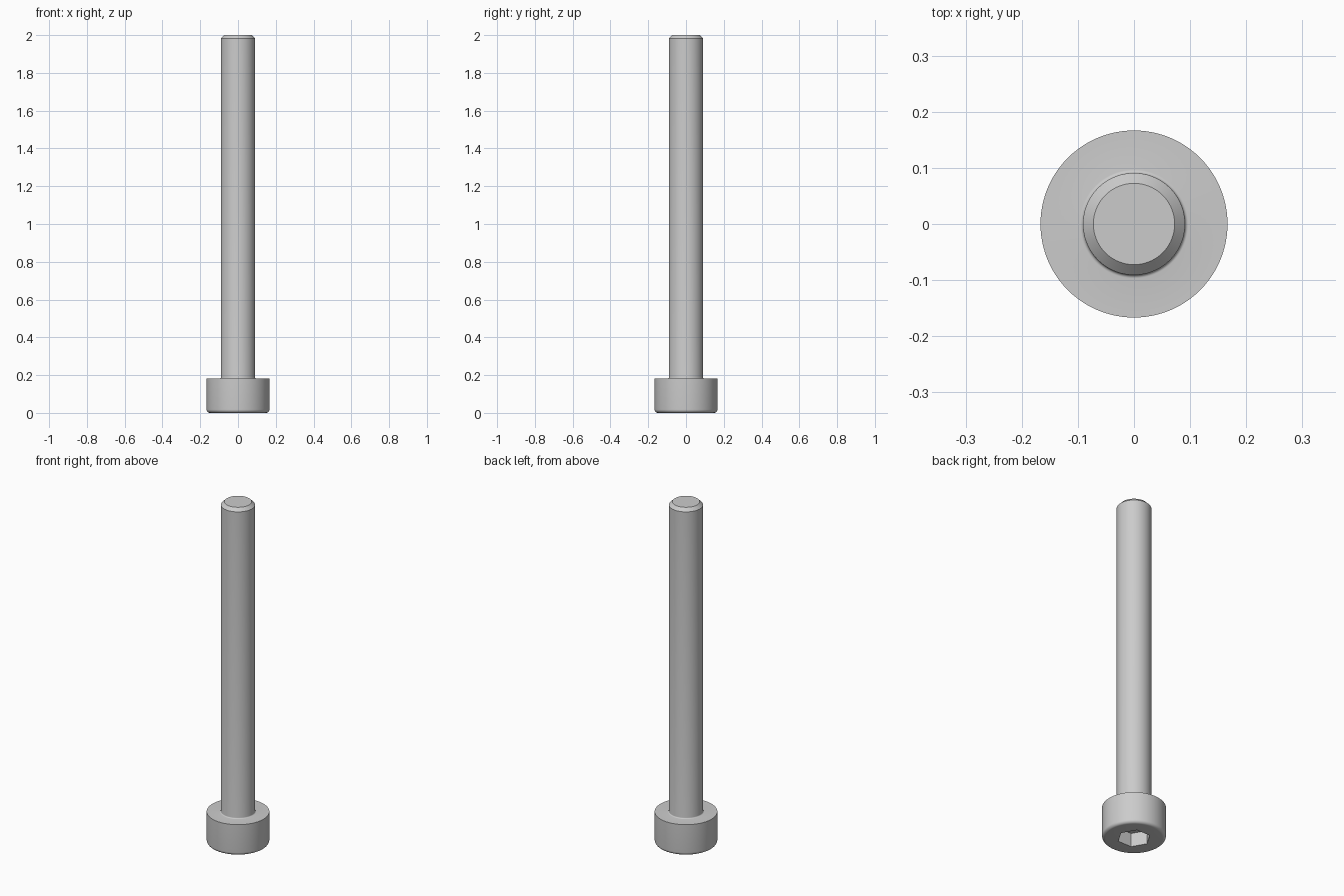
import bpy, bmesh, math

if "Cube" in bpy.data.objects:
    bpy.data.objects.remove(bpy.data.objects["Cube"])

HEAD_R, HEAD_H, SHAFT_R, TOP = 0.1667, 0.1818, 0.0909, 2.0
EDGE_R, FILLET_R, CHAMFER = 0.018, 0.006, 0.0185
SOCKET_R, SOCKET_DEPTH = 0.0875, 0.079
SEGMENTS = 96


def arc(cx, cz, r, start, end, steps):
    """Points on an arc in the radius/height plane, angles in degrees."""
    angles = [math.radians(start + (end - start) * i / steps) for i in range(steps + 1)]
    return [(cx + r * math.cos(a), cz + r * math.sin(a)) for a in angles]


def make_object(name, bm):
    bmesh.ops.recalc_face_normals(bm, faces=bm.faces)
    mesh = bpy.data.meshes.new(name)
    bm.to_mesh(mesh)
    bm.free()
    ob = bpy.data.objects.new(name, mesh)
    bpy.context.collection.objects.link(ob)
    return ob


# Screw profile: rounded head, small fillet under the head, chamfered tip
profile = [
    *arc(HEAD_R - EDGE_R, EDGE_R, EDGE_R, -90, 0, 8),
    (HEAD_R, HEAD_H),
    *arc(SHAFT_R + FILLET_R, HEAD_H + FILLET_R, FILLET_R, 270, 180, 5),
    (SHAFT_R, TOP - CHAMFER),
    (SHAFT_R - CHAMFER, TOP),
]
bm = bmesh.new()
rings = []
for r, z in profile:
    rings.append([bm.verts.new((r * math.cos(2 * math.pi * i / SEGMENTS),
                                r * math.sin(2 * math.pi * i / SEGMENTS), z))
                  for i in range(SEGMENTS)])
for low, high in zip(rings, rings[1:]):
    for i in range(SEGMENTS):
        j = (i + 1) % SEGMENTS
        bm.faces.new((low[i], low[j], high[j], high[i]))
bm.faces.new(rings[0])
bm.faces.new(rings[-1])
screw = make_object("socket_head_screw", bm)

# Hexagonal key socket, open at the underside of the head
bm = bmesh.new()
base = bm.faces.new([bm.verts.new((SOCKET_R * math.cos(math.pi * i / 3),
                                   SOCKET_R * math.sin(math.pi * i / 3), -0.05))
                     for i in range(6)])
extruded = bmesh.ops.extrude_face_region(bm, geom=[base])["geom"]
bmesh.ops.translate(bm, vec=(0, 0, SOCKET_DEPTH + 0.05),
                    verts=[v for v in extruded if isinstance(v, bmesh.types.BMVert)])
cutter = make_object("hex_socket_cutter", bm)
cutter.hide_render = True

cut = screw.modifiers.new("hex_socket", "BOOLEAN")
cut.operation = "DIFFERENCE"
cut.solver = "EXACT"
cut.object = cutter
bpy.context.view_layer.objects.active = screw
screw.select_set(True)
cutter.select_set(False)
bpy.ops.object.modifier_apply(modifier=cut.name)
bpy.data.objects.remove(cutter)

# Plain steel
steel = bpy.data.materials.new("steel_grey")
steel.diffuse_color = (0.6, 0.6, 0.6, 1)
steel.use_nodes = True
steel.node_tree.nodes["Principled BSDF"].inputs["Base Color"].default_value = steel.diffuse_color
screw.data.materials.clear()
screw.data.materials.append(steel)
bpy.ops.object.shade_smooth_by_angle(angle=math.radians(30))
